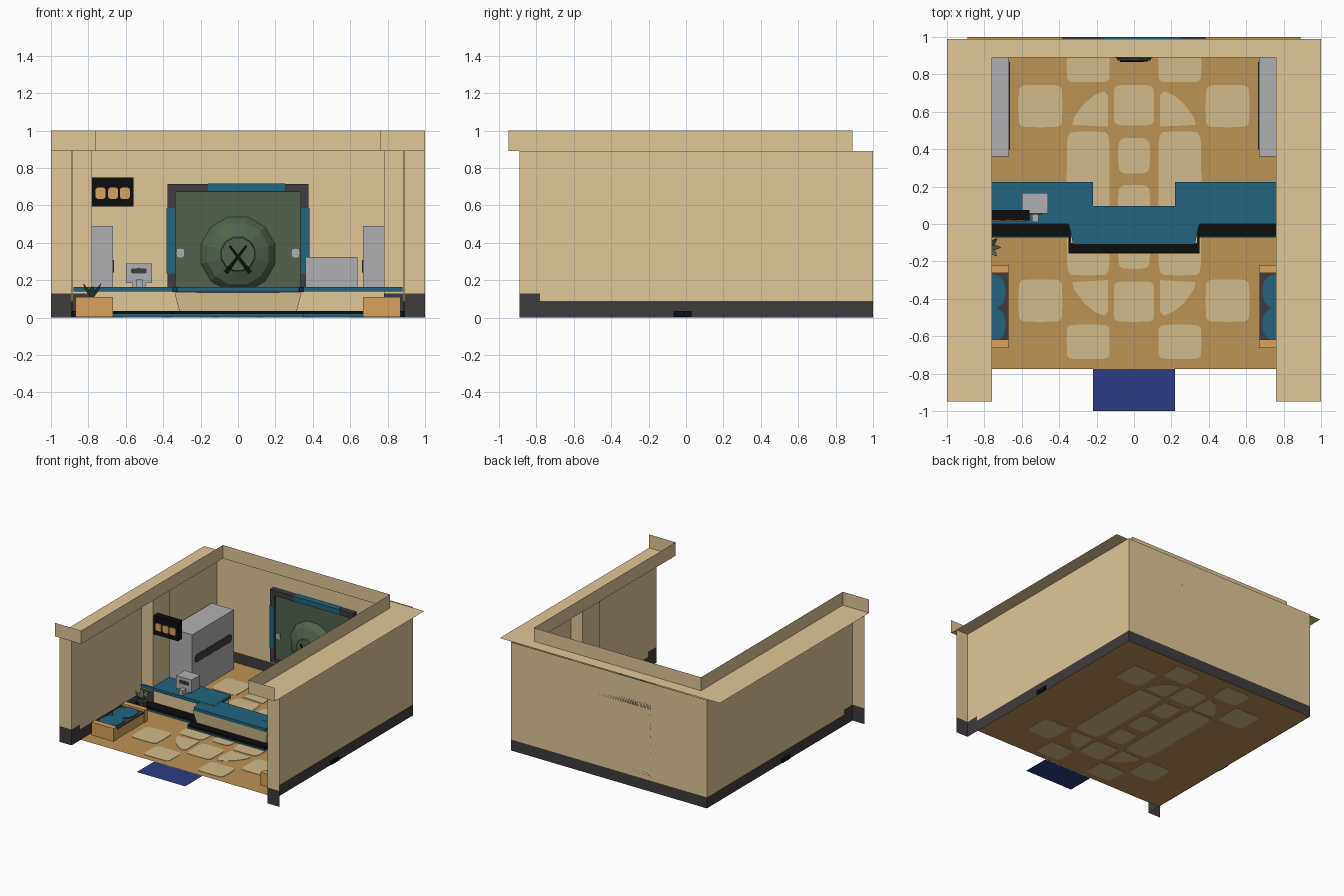
import bpy, bmesh, math
from mathutils import Matrix, Vector

if "Cube" in bpy.data.objects:
    bpy.data.objects.remove(bpy.data.objects["Cube"])


def material(name, r, g, b):
    m = bpy.data.materials.new(name)
    m.diffuse_color = [((c / 255 + 0.055) / 1.055) ** 2.4 for c in (r, g, b)] + [1]
    m.use_nodes = True
    m.node_tree.nodes["Principled BSDF"].inputs["Base Color"].default_value = m.diffuse_color
    return m


TAN = material("wall tan", 224, 200, 152)
FLOOR = material("floor orange brown", 190, 146, 86)
PALE = material("floor pale stone", 210, 186, 140)
TEAL = material("teal", 34, 100, 126)
BLACK = material("black", 13, 13, 13)
CHARCOAL = material("charcoal", 64, 60, 61)
GREY = material("light grey", 176, 176, 179)
NAVY = material("navy", 45, 60, 130)
GREEN = material("dark green", 82, 98, 78)
WOOD = material("wood", 216, 163, 92)


def finish(name, bm, *mats):
    me = bpy.data.meshes.new(name)
    bmesh.ops.recalc_face_normals(bm, faces=bm.faces)
    bm.to_mesh(me)
    bm.free()
    for m in mats:
        me.materials.append(m)
    ob = bpy.data.objects.new(name, me)
    bpy.context.collection.objects.link(ob)
    return ob


def box(name, mat, x, y, z):
    bm = bmesh.new()
    bmesh.ops.create_cube(bm, size=1)
    for v in bm.verts:
        v.co = [(r[0] + r[1]) / 2 + c * (r[1] - r[0]) for c, r in zip(v.co, (x, y, z))]
    return finish(name, bm, mat)


def panel(name, pts, *mats):
    bm = bmesh.new()
    bm.faces.new([bm.verts.new(p) for p in pts])
    return finish(name, bm, *mats)


def upright(name, a, b, z0, z1, mat):
    return panel(name, [(*a, z0), (*b, z0), (*b, z1), (*a, z1)], mat)


def wall(name, a, b, base):
    upright(name + "_skirting", a, b, 0, base, CHARCOAL)
    upright(name, a, b, base, 0.89, TAN)


def prism(name, mat, pts, z0, z1):
    bm = bmesh.new()
    f = bm.faces.new([bm.verts.new((x, y, z0)) for x, y in pts])
    ext = bmesh.ops.extrude_face_region(bm, geom=[f])
    bmesh.ops.translate(bm, vec=(0, 0, z1 - z0),
                        verts=[v for v in ext["geom"] if isinstance(v, bmesh.types.BMVert)])
    return finish(name, bm, mat)


def blob(cx, cy, rx, ry, n=24, power=0.42):
    """Outline of a rounded rectangle (superellipse)."""
    pts = []
    for i in range(n):
        c, s = math.cos(math.tau * i / n), math.sin(math.tau * i / n)
        pts.append((cx + rx * math.copysign(abs(c) ** power, c),
                    cy + ry * math.copysign(abs(s) ** power, s)))
    return pts


def facing_plate(name, mat, outline, y0, y1):
    """Prism standing upright, its outline given in x and z."""
    ob = prism(name, mat, outline, -y1, -y0)
    ob.data.transform(Matrix.Rotation(math.pi / 2, 4, 'X'))
    return ob


# floor, stone inlay and door mat
panel("floor", [(-.89, -.775, .003), (.89, -.775, .003), (.89, 1, .003), (-.89, 1, .003)], FLOOR)
panel("door_mat", [(-.22, -1, .002), (.22, -1, .002), (.22, -.775, .002), (-.22, -.775, .002)], NAVY)
MID = 0.11
for sy in (-1, 1):
    for sx in (-1, 1):
        for cx, cy, rx, ry in ((.245, .74, .115, .092), (.5, .52, .117, .113)):
            prism("floor_stone", PALE, blob(sx * cx, MID + sy * cy, rx, ry, power=.28), .001, .006)
        fan = [(.14, .41), (.33, .42), (.32, .46), (.27, .53), (.21, .58), (.16, .6), (.14, .58)]
        prism("floor_fan_stone", PALE, [(sx * x, MID + sy * y) for x, y in fan], .001, .006)
    prism("floor_stone", PALE, blob(0, MID + sy * .525, .108, .108, power=.28), .001, .006)
    prism("floor_centre_stone", PALE, blob(0, MID + sy * .255, .085, .095), .001, .006)
prism("floor_centre_stone", PALE, blob(0, MID, .085, .1), .001, .006)
for s in (-1, 1):
    prism("floor_long_stone", PALE, blob(s * .245, MID, .115, .385, power=.2), .001, .006)

# walls and cornice
wall("back_wall", (-.89, 1), (.89, 1), .09)
for s in (-1, 1):
    wall("side_wall", (s * .89, -.78), (s * .89, 1), .09)
    wall("front_return", (s * .89, -.89), (s * .89, -.78), .13)
    wall("front_pier", (s * .89, -.89), (s, -.89), .13)
    xs = sorted((s * .78, s * .885))
    box("counter_post_base", CHARCOAL, xs, (.01, .23), (.004, .13))
    box("counter_post", TAN, xs, (.01, .23), (.13, .89))
    panel("side_cornice_shelf", [(s * .76, -.95, .89), (s, -.95, .89), (s, .99, .89), (s * .76, .89, .89)], TAN)
    upright("side_cornice_lip", (s * .76, -.95), (s * .76, .89), .89, 1, TAN)
    upright("cornice_end", (s * .76, -.95), (s, -.95), .89, 1, TAN)
panel("back_cornice_shelf", [(-.76, .89, .89), (.76, .89, .89), (1, .99, .89), (-1, .99, .89)], TAN)
upright("back_cornice_lip", (-.76, .89), (.76, .89), .89, 1, TAN)

# counter: plinth, flared body and tops
for s in (-1, 1):
    span = sorted((s * .3, s * .9))
    plinth = box("wing_plinth", BLACK, span, (-.068, .03), (.004, .035))
    box("wing_plinth_trim", TEAL, sorted((s * .35, s * .78)), (-.071, -.068), (.004, .018))
    box("wing_body", TAN, sorted((s * .22, s * .88)), (.02, .2), (.004, .14))
    box("wing_top", TEAL, sorted((s * .22, s * .88)), (0, .225), (.14, .165))
box("centre_plinth", BLACK, (-.35, .35), (-.155, .0), (.004, .035))
box("centre_plinth_trim", TEAL, (-.35, .35), (-.158, -.155), (.004, .018))
body = box("centre_body", TAN, (-.34, .34), (-.105, .08), (.004, .135))
for v in body.data.vertices:
    if v.co.z < .05:
        v.co.x *= .9
        v.co.y = max(v.co.y, -.085)
prism("centre_top", TEAL, [(-.35, 0), (-.325, -.11), (.325, -.11), (.35, 0), (.225, .095), (-.225, .095)], .137, .163)

# benches along the side walls
for s in (-1, 1):
    for y in (-.64, -.24):
        box("bench_end", WOOD, sorted((s * .668, s * .87)), (y - .022, y + .022), (.004, .11))
    box("bench_box", WOOD, sorted((s * .672, s * .87)), (-.62, -.26), (.004, .08))
    box("bench_seat", CHARCOAL, sorted((s * .67, s * .87)), (-.62, -.26), (.08, .092))
    for y in (-.535, -.36):
        prism("bench_cushion", TEAL, blob(s * .775, y, .088, .092, power=.8), .092, .1)

# cabinets with dark markings on the inner side
for s in (-1, 1):
    box("cabinet", GREY, sorted((s * .668, s * .87)), (.36, .9), (.004, .49))
    for i in range(4):
        mark = prism("cabinet_mark", CHARCOAL, blob(.46 + i * .115, .275, .062, .033), 0, .005)
        mark.data.transform(Matrix(((0, 0, -s, s * .668), (1, 0, 0, 0), (0, 1, 0, 0), (0, 0, 0, 1))))
box("low_cabinet", GREY, (.36, .64), (.89, .99), (.004, .325))

# counter terminal
box("terminal_screen", GREY, (-.6, -.46), (.055, .165), (.185, .29))
box("terminal_foot", GREY, (-.565, -.495), (.06, .16), (.165, .185))
box("terminal_handset", GREY, (-.545, -.51), (.01, .055), (.165, .205))
facing_plate("terminal_display", CHARCOAL, blob(-.53, .25, .042, .014), .05, .056)

# hanging sign with rounded badges
box("hanging_sign", BLACK, (-.78, -.56), (.02, .075), (.595, .75))
for x in (-.735, -.668, -.605):
    facing_plate("sign_badge", WOOD, blob(x, .665, .027, .03), .014, .021)

# wall screen: frame, panel and lights
for s in (-1, 1):
    box("frame_side", CHARCOAL, sorted((s * .335, s * .378)), (.955, 1.0), (.13, .715))
    box("frame_side_light", TEAL, sorted((s * .337, s * .381)), (.951, .999), (.235, .585))
    facing_plate("screen_spot", GREY, blob(s * .308, .345, .02, .024, 8), .958, .966)
box("frame_top", CHARCOAL, (-.378, .378), (.955, 1.0), (.672, .715))
box("frame_top_light", TEAL, (-.16, .25), (.951, .999), (.676, .718))
box("frame_bottom", CHARCOAL, (-.378, .378), (.955, 1.0), (.12, .15))
box("screen_panel", GREEN, (-.335, .335), (.965, .995), (.15, .672))

# faceted dome with a crossed emblem
bm = bmesh.new()
rings = []
for r, y in ((.205, .965), (.17, .92), (.095, .885), (.09, .875)):
    rings.append([bm.verts.new((r * math.cos(math.tau * (i + .5) / 12), y,
                                .34 + r * math.sin(math.tau * (i + .5) / 12))) for i in range(12)])
for a, b in zip(rings, rings[1:]):
    for i in range(12):
        bm.faces.new((a[i], a[(i + 1) % 12], b[(i + 1) % 12], b[i]))
bm.faces.new(rings[-1])
finish("screen_dome", bm, GREEN)
for s in (-1, 1):
    d = Vector((s * .065, .085))
    n = Vector((-d.y, d.x)).normalized() * .012
    c = Vector((0, .325))
    facing_plate("emblem_bar", BLACK, [c - d - n, c + d * .7 - n * .5, c + d * .7 + n * .5, c - d + n],
                 .868 - .001 * s, .876)

# potted plant
bm = bmesh.new()
bmesh.ops.create_cone(bm, cap_ends=True, segments=8, radius1=.028, radius2=.038, depth=.1,
                      matrix=Matrix.Translation((-.78, -.125, .054)))
finish("plant_pot", bm, CHARCOAL)
for i in range(8):
    ang = math.tau * i / 8
    out = Vector((math.cos(ang), math.sin(ang), 0))
    side = Vector((-out.y, out.x, 0)) * .014
    up = Vector((0, 0, 1))
    root = Vector((-.78, -.125, .1))
    panel("plant_leaf", [root - side * .4, root + out * .04 + up * .05 - side,
                         root + out * .07 + up * (.085 if i % 2 else .07),
                         root + out * .04 + up * .05 + side, root + side * .4], GREEN)
